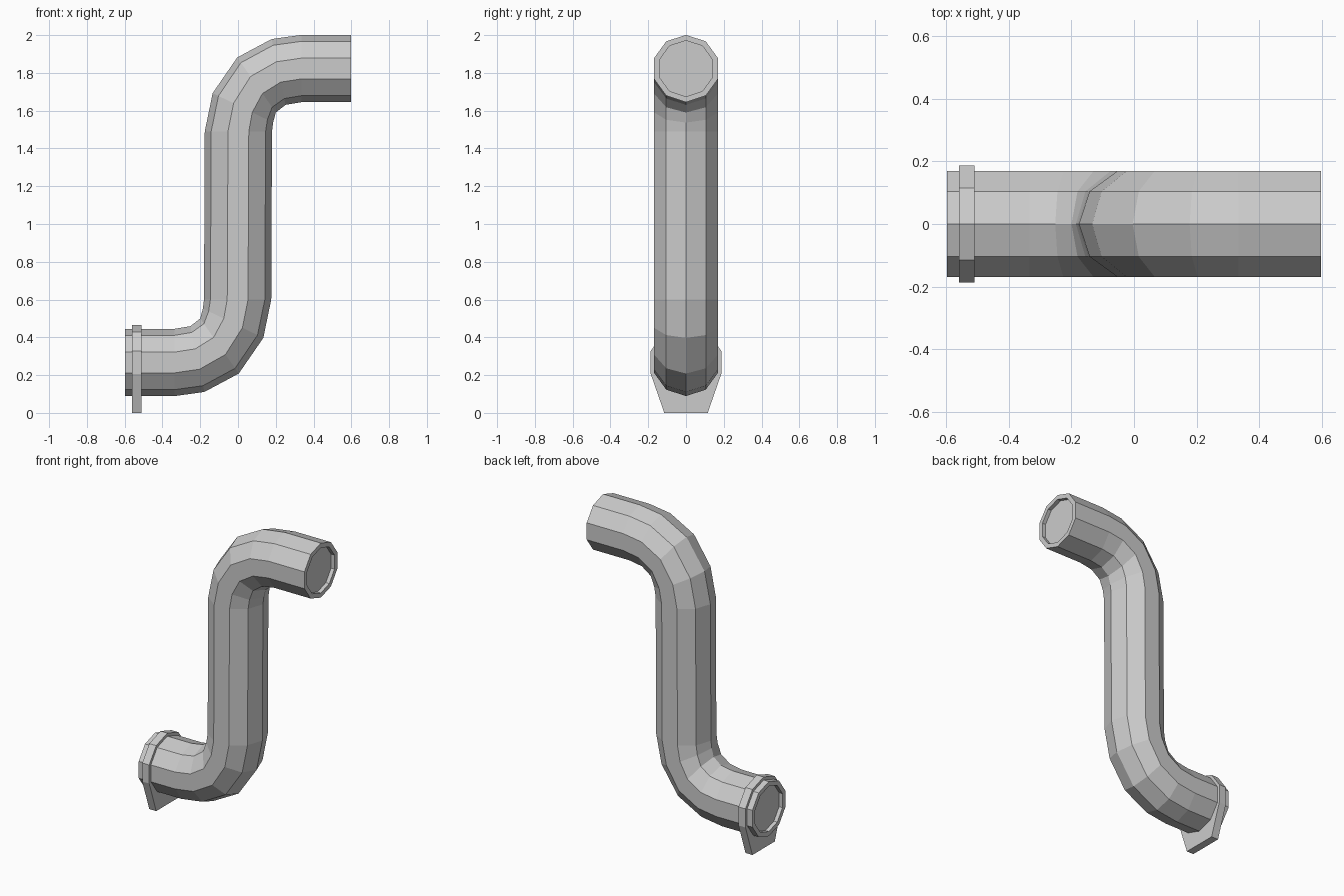
import bpy, bmesh, math

if "Cube" in bpy.data.objects:
    bpy.data.objects.remove(bpy.data.objects["Cube"])

SIDES, R, R_IN, DEPTH = 10, 0.178, 0.148, 0.025


def finish(name, bm):
    bmesh.ops.recalc_face_normals(bm, faces=bm.faces)
    mesh = bpy.data.meshes.new(name)
    bm.to_mesh(mesh)
    bm.free()
    obj = bpy.data.objects.new(name, mesh)
    bpy.context.collection.objects.link(obj)
    return obj


# One ring of the pipe: centre (x, z), tangent angle in the xz plane, radius
def ring(bm, x, z, deg, r):
    a = math.radians(deg)
    verts = []
    for i in range(SIDES):
        t = 2 * math.pi * i / SIDES
        u, v = r * math.cos(t), r * math.sin(t)
        verts.append(bm.verts.new((x - u * math.sin(a), v, z + u * math.cos(a))))
    return verts


# Lower half of the centre line; the upper half is its point mirror
Z_MID = 1.045
low = [(-0.598, 0.267, 0), (-0.335, 0.267, 0), (-0.215, 0.285, 12),
       (-0.098, 0.354, 35), (-0.026, 0.475, 64), (-0.002, 0.60, 90)]
high = [(-x, 2 * Z_MID - z, d) for x, z, d in reversed(low)]
path = [(*p, R) for p in low + high]

# Recessed caps inside both open ends
x0, z0, _ = low[0]
x1, z1, _ = high[-1]
path = ([(x0 + DEPTH, z0, 0, R_IN), (x0, z0, 0, R_IN)] + path
        + [(x1, z1, 0, R_IN), (x1 - DEPTH, z1, 0, R_IN)])

# Pipe
bm = bmesh.new()
rings = [ring(bm, *p) for p in path]
for a, b in zip(rings, rings[1:]):
    for i in range(SIDES):
        j = (i + 1) % SIDES
        bm.faces.new((a[i], a[j], b[j], b[i]))
bm.faces.new(rings[0])
bm.faces.new(rings[-1])
finish("pipe", bm)

# Support bracket: collar outline that widens down to a foot on the ground
half = [(0.115, 0.0), (0.187, 0.207), (0.187, 0.328), (0.115, 0.427)]
outline = half + [(0.0, 0.465)] + [(-y, z) for y, z in reversed(half)]
bm = bmesh.new()
face = bm.faces.new([bm.verts.new((-0.56, y, z)) for y, z in outline])
ext = bmesh.ops.extrude_face_region(bm, geom=[face], use_keep_orig=True)
bmesh.ops.translate(bm, vec=(0.05, 0, 0),
                    verts=[g for g in ext["geom"] if isinstance(g, bmesh.types.BMVert)])
finish("support_bracket", bm)
